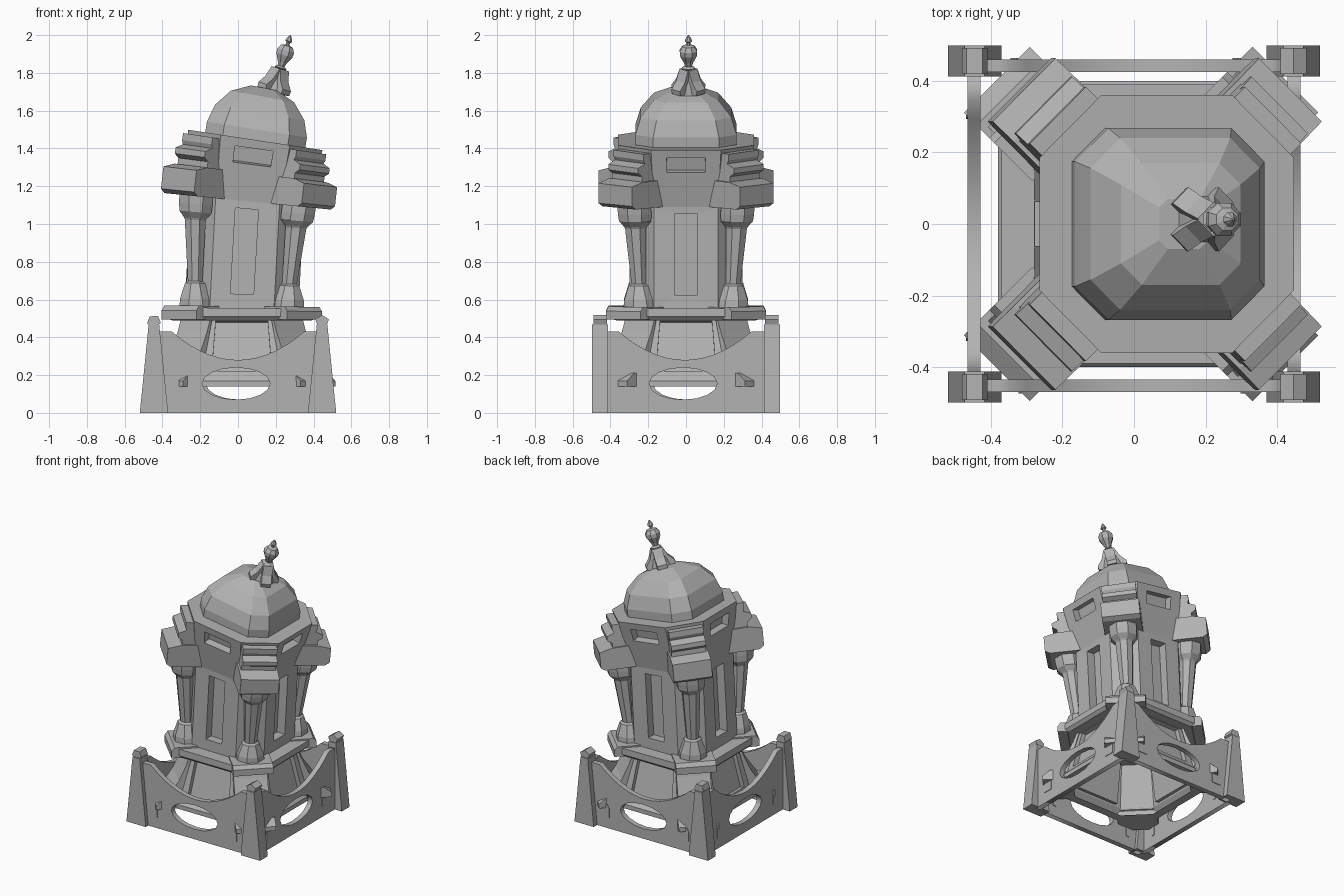
import bpy, bmesh, math
from mathutils import Matrix, Vector

cube = bpy.data.objects.get("Cube")
if cube:
    bpy.data.objects.remove(cube)

stone = bpy.data.materials.new("grey stone")
GREY = (0.45, 0.45, 0.45, 1)
stone.diffuse_color = GREY
stone.use_nodes = True
stone.node_tree.nodes["Principled BSDF"].inputs["Base Color"].default_value = GREY
DIAGONALS = [math.radians(45 + 90 * i) for i in range(4)]


def lean(co):
    """Bend the tower towards +x, more strongly with height."""
    t = max(co.z - 0.5, 0)
    tilt = math.atan(0.16 * t)
    return Vector((0.02 + 0.08 * t * t + co.x * math.cos(tilt), co.y,
                   co.z - co.x * math.sin(tilt)))


def add_object(name, bm, bend=False, fix_normals=True):
    if fix_normals:
        bmesh.ops.recalc_face_normals(bm, faces=bm.faces[:])
    if bend:
        for v in bm.verts:
            v.co = lean(v.co)
    mesh = bpy.data.meshes.new(name)
    bm.to_mesh(mesh)
    bm.free()
    mesh.materials.append(stone)
    ob = bpy.data.objects.new(name, mesh)
    bpy.context.collection.objects.link(ob)


def frame(angle, origin=(0, 0, 0)):
    """Local x along the angle, local y up, local z sideways."""
    c, s = math.cos(angle), math.sin(angle)
    return Matrix.Translation(origin) @ Matrix(
        ((c, 0, s, 0), (s, 0, -c, 0), (0, 1, 0, 0), (0, 0, 0, 1)))


def bridge(bm, a, b):
    n = len(a)
    return [bm.faces.new((a[i], a[(i + 1) % n], b[(i + 1) % n], b[i])) for i in range(n)]


def prism(bm, points, matrix, half):
    """Extrude a flat outline to both sides of its plane."""
    rings = [[bm.verts.new(matrix @ Vector((x, y, d))) for x, y in points]
             for d in (-half, half)]
    bridge(bm, *rings)
    bm.faces.new(rings[0][::-1])
    bm.faces.new(rings[1])


def octagon(half, flat, z):
    """Square with cut corners, starting at the front face."""
    h, f = half, flat
    return [Vector((x, y, z)) for x, y in
            ((-f, -h), (f, -h), (h, -f), (h, f), (f, h), (-f, h), (-h, f), (-h, -f))]


def loft(bm, levels, caps=True):
    rings = [[bm.verts.new(p) for p in octagon(*lv)] for lv in levels]
    bands = [bridge(bm, a, b) for a, b in zip(rings, rings[1:])]
    if caps:
        bm.faces.new(rings[0][::-1])
        bm.faces.new(rings[-1])
    return bands


def recess(bm, face, u0, u1, v0, v1, depth):
    """Cut a rectangular niche into a four-sided wall face."""
    outer = list(face.verts)
    a, b, c, d = (v.co for v in outer)
    inward = (b - a).cross(d - a).normalized() * -depth
    spots = [a.lerp(b, u).lerp(d.lerp(c, u), v)
             for u, v in ((u0, v0), (u1, v0), (u1, v1), (u0, v1))]
    bm.faces.remove(face)
    rim = [bm.verts.new(p) for p in spots]
    back = [bm.verts.new(p + inward) for p in spots]
    bridge(bm, outer, rim)
    bridge(bm, rim, back)
    bm.faces.new(back)


def lathe(bm, profile, matrix, sides=8):
    rings = []
    for r, z in profile:
        rings.append([bm.verts.new(matrix @ Vector((
            r * math.cos(math.tau * (i + 0.5) / sides),
            r * math.sin(math.tau * (i + 0.5) / sides), z))) for i in range(sides)])
    for a, b in zip(rings, rings[1:]):
        bridge(bm, a, b)
    bm.faces.new(rings[0][::-1])
    bm.faces.new(rings[-1])


# Garden walls with a dipping top edge and an oval opening
def wall(name, place):
    dip = [(0.35 * k / 7, 0.28 + 0.15 * (k / 7) ** 2) for k in range(7, -8, -1)]
    outline = [(-0.43, 0), (0.43, 0), (0.43, 0.43)] + dip + [(-0.43, 0.43)]
    oval = [(-0.01 + 0.18 * math.cos(math.tau * k / 16),
             0.155 + 0.085 * math.sin(math.tau * k / 16)) for k in range(16)]
    curve = bpy.data.curves.new(name, "CURVE")
    curve.dimensions = "2D"
    curve.fill_mode = "BOTH"
    curve.extrude = 0.018
    for points in (outline, oval):
        spline = curve.splines.new("POLY")
        spline.points.add(len(points) - 1)
        for p, (x, y) in zip(spline.points, points):
            p.co = (x, y, 0, 1)
        spline.use_cyclic_u = True
    helper = bpy.data.objects.new(name + "_outline", curve)
    bpy.context.collection.objects.link(helper)
    bpy.context.view_layer.update()
    bm = bmesh.new()
    bm.from_mesh(helper.to_mesh())
    helper.to_mesh_clear()
    bpy.data.objects.remove(helper)
    bm.transform(place)
    bmesh.ops.remove_doubles(bm, verts=bm.verts[:], dist=0.0001)
    add_object(name, bm)


for i, side in enumerate(("front", "left", "back", "right")):
    a = i * math.pi / 2
    normal = Vector((math.sin(a), -math.cos(a), 0))
    place = frame(a, normal * 0.447 + Vector((0, -0.005, 0)))
    wall(side + "_wall", place)
    # Small house-shaped tablets, wide on two walls and narrow on the others
    bm = bmesh.new()
    w = 0.035 if side in ("left", "back") else 0.012
    for u in (-0.31, 0.31):
        tablet = [(u - w, 0.075), (u + w, 0.075), (u + w, 0.14),
                  (u + w * 0.5, 0.17), (u - w * 0.5, 0.17), (u - w, 0.14)]
        prism(bm, tablet, place, 0.022)
    add_object(side + "_tablets", bm)

# Corner posts with tilted knobs
posts, knobs = bmesh.new(), bmesh.new()
for sx in (-1, 1):
    for sy in (-1, 1):
        place = frame(0, (sx * 0.445, sy * 0.455, 0))
        prism(posts, [(-0.075, 0), (0.075, 0), (0.028, 0.467), (-0.028, 0.467)], place, 0.043)
        prism(knobs, [(0.038 * math.cos(math.tau * k / 5 + 0.3 * sx),
                       0.485 + 0.033 * math.sin(math.tau * k / 5 + 0.3 * sx))
                      for k in range(5)], place, 0.036)
add_object("corner_posts", posts)
add_object("post_knobs", knobs)

# Hollow tapering base on a raised moulding, with sunk panels
bm = bmesh.new()
bands = loft(bm, [(0.34, 0.19, 0.14), (0.4, 0.23, 0.14), (0.4, 0.23, 0.17),
                  (0.365, 0.21, 0.21), (0.3, 0.18, 0.5)], caps=False)
for f in bands[3][::2]:
    recess(bm, f, 0.12, 0.88, 0.04, 0.95, 0.03)
add_object("tower_base", bm, bend=True, fix_normals=False)

# Flared buttresses on broad feet at the cut corners of the base
bm = bmesh.new()
FOOT = [(0.42, 0.14), (0.57, 0.14), (0.57, 0.17), (0.52, 0.21), (0.42, 0.21)]
BUTTRESS = [(0.41, 0.2), (0.50, 0.2), (0.42, 0.32), (0.37, 0.43), (0.345, 0.5), (0.33, 0.5)]
for a in DIAGONALS:
    prism(bm, FOOT, frame(a), 0.13)
    prism(bm, BUTTRESS, frame(a), 0.11)
add_object("buttresses", bm, bend=True)

# Ledge and the plinths under the columns
bm = bmesh.new()
loft(bm, [(0.37, 0.2, 0.49), (0.39, 0.21, 0.51), (0.39, 0.21, 0.555)])
add_object("ledge", bm, bend=True)
bm = bmesh.new()
for a in DIAGONALS:
    prism(bm, [(0.3, 0.49), (0.47, 0.495), (0.47, 0.54), (0.45, 0.565), (0.3, 0.565)],
          frame(a), 0.13)
add_object("column_plinths", bm, bend=True)

# Tower body and flared frieze with niches
bm = bmesh.new()
bands = loft(bm, [(0.30, 0.17, 0.55), (0.30, 0.17, 1.12), (0.36, 0.185, 1.445)])
for f in bands[0][::2]:
    recess(bm, f, 0.32, 0.68, 0.14, 0.93, 0.06)
for f in bands[1][::2]:
    recess(bm, f, 0.22, 0.78, 0.6, 0.86, 0.05)
add_object("tower_body", bm, bend=True, fix_normals=False)

# Columns on the cut corners
bm = bmesh.new()
COLUMN = [(0.095, 0.56), (0.09, 0.6), (0.058, 0.68), (0.042, 0.69), (0.06, 1.0),
          (0.065, 1.01), (0.092, 1.04), (0.096, 1.08), (0.096, 1.14)]
outward = Matrix.Shear("XY", 4, (0.08, 0))
for a in DIAGONALS:
    lathe(bm, COLUMN, Matrix.Rotation(a, 4, "Z") @ Matrix.Translation((0.298, 0, 0)) @ outward)
add_object("columns", bm, bend=True)

# Large cornice blocks above the columns, with a narrower stack on top
bm = bmesh.new()
BLOCK = [(0.28, 1.12), (0.50, 1.12), (0.53, 1.14), (0.53, 1.25), (0.45, 1.27), (0.28, 1.27)]
STACK = [(0.28, 1.26), (0.44, 1.26), (0.44, 1.30), (0.47, 1.32), (0.47, 1.35),
         (0.42, 1.37), (0.43, 1.39), (0.43, 1.425), (0.28, 1.425)]
for a in DIAGONALS:
    prism(bm, BLOCK, frame(a), 0.125)
    prism(bm, STACK, frame(a), 0.112)
add_object("cornice_blocks", bm, bend=True)

# Dome
bm = bmesh.new()
loft(bm, [(h, h * 0.65, z) for h, z in
          ((0.268, 1.43), (0.268, 1.5), (0.24, 1.59), (0.17, 1.675), (0.07, 1.72))])
add_object("dome", bm, bend=True)

# Leaning spire: four-flap skirt, urn and tip
tilt = Matrix.Translation((0.19, 0.013, 1.712)) @ Matrix.Rotation(math.radians(17), 4, "Y")
bm = bmesh.new()
lathe(bm, [(0.075, -0.03), (0.06, 0.035), (0.03, 0.115), (0.036, 0.12), (0.02, 0.13),
           (0.026, 0.15), (0.048, 0.19), (0.05, 0.215), (0.034, 0.24), (0.011, 0.247),
           (0.011, 0.26), (0.021, 0.268), (0.016, 0.28), (0.002, 0.302)], tilt)
add_object("spire", bm)
bm = bmesh.new()
FLAP = [(0, -0.02), (0.092, -0.01), (0.095, 0.015), (0.06, 0.055), (0.035, 0.115), (0, 0.115)]
for a in DIAGONALS:
    prism(bm, FLAP, tilt @ frame(a), 0.032)
add_object("spire_flaps", bm)
